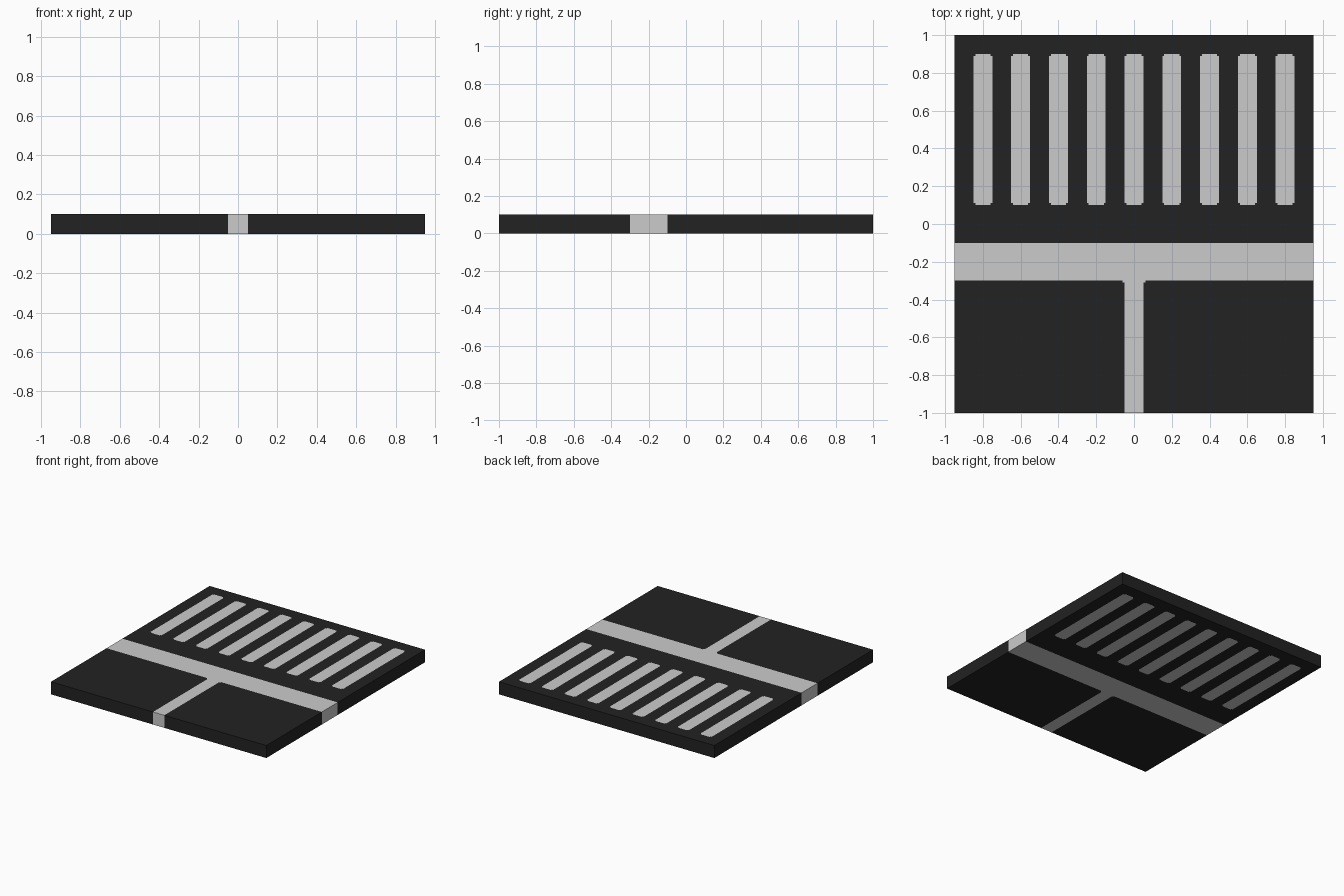
import bpy, bmesh
from mathutils import Vector

if "Cube" in bpy.data.objects:
    bpy.data.objects.remove(bpy.data.objects["Cube"])

W, L, H = 0.95, 1.0, 0.1      # half width, half length, thickness
N = 0.01                      # tiny notch in the paint corners


def material(name, v):
    m = bpy.data.materials.new(name)
    m.diffuse_color = (v, v, v, 1)
    m.use_nodes = True
    m.node_tree.nodes["Principled BSDF"].inputs["Base Color"].default_value = m.diffuse_color
    return m


stripes = [-0.8 + 0.2 * i for i in range(9)]


def in_notched(x, y, x0, x1, y0, y1):
    """Inside a rectangle whose four corners are clipped by N."""
    if not (x0 < x < x1 and y0 < y < y1):
        return False
    return min(x - x0, x1 - x) > N or min(y - y0, y1 - y) > N


def is_paint(x, y):
    # cross band and stem of the T, seen as the gap around two asphalt blocks
    if -0.3 < y < -0.1:
        return True
    if y < -0.3:
        corner = abs(x) < 0.05 + N and y > -0.3 - N
        return abs(x) < 0.05 or corner
    # crossing stripes
    return any(in_notched(x, y, c - 0.05, c + 0.05, 0.1, 0.9) for c in stripes)


# slab
bm = bmesh.new()
bmesh.ops.create_cube(bm, size=1)
for v in bm.verts:
    v.co = Vector((v.co.x * 2 * W, v.co.y * 2 * L, (v.co.z + 0.5) * H))

# cut the slab along every paint edge
xs = {-0.05 - N, 0.05 + N}
for c in stripes:
    xs |= {c - 0.05, c - 0.05 + N, c + 0.05 - N, c + 0.05}
xs |= {-0.05, 0.05}
xs = sorted({round(x, 4) for x in xs})
ys = [-0.3 - N, -0.3, -0.1, 0.1, 0.1 + N, 0.9 - N, 0.9]
for axis, cuts in ((Vector((1, 0, 0)), xs), (Vector((0, 1, 0)), ys)):
    for c in cuts:
        bmesh.ops.bisect_plane(bm, geom=bm.verts[:] + bm.edges[:] + bm.faces[:],
                               plane_co=axis * c, plane_no=axis, dist=1e-5)

# colour by position, paint goes through the whole thickness
for f in bm.faces:
    p = f.calc_center_median()
    f.material_index = 1 if is_paint(p.x, p.y) else 0

me = bpy.data.meshes.new("road_tile")
bm.to_mesh(me)
bm.free()
me.materials.append(material("asphalt", 0.016))
me.materials.append(material("road_paint", 0.6))
bpy.context.collection.objects.link(bpy.data.objects.new("road_tile", me))
